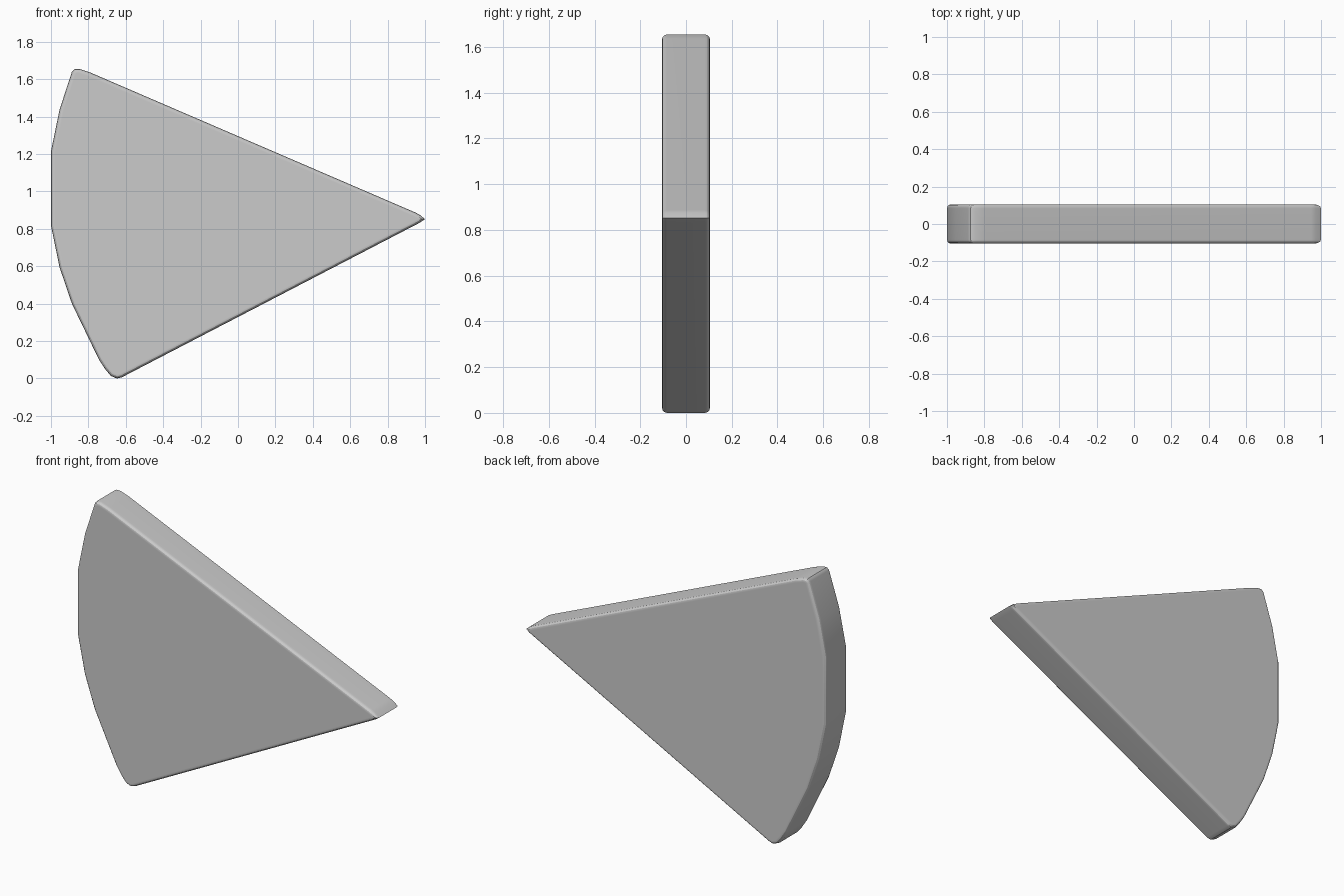
import bpy, bmesh

if "Cube" in bpy.data.objects:
    bpy.data.objects.remove(bpy.data.objects["Cube"])

# Front outline (x, z): curved left rim, softened corners, pointed right tip
OUTLINE = [
    (-0.62, 0.007), (-0.647, 0.0), (-0.68, 0.014), (-0.711, 0.051), (-0.743, 0.10),
    (-0.888, 0.40), (-0.954, 0.594), (-1.0, 0.818), (-1.0, 1.214),
    (-0.954, 1.438), (-0.888, 1.640), (-0.873, 1.655), (-0.847, 1.655), (-0.79, 1.636),
    (0.947, 0.888), (0.972, 0.875), (1.0, 0.852), (0.972, 0.833),
]
HALF = 0.105
BEVEL = 0.022

# Extrude the outline through the thickness
bm = bmesh.new()
front = bm.faces.new([bm.verts.new((x, -HALF, z)) for x, z in OUTLINE])
ext = bmesh.ops.extrude_face_region(bm, geom=[front], use_keep_orig=True)
for v in ext["geom"]:
    if isinstance(v, bmesh.types.BMVert):
        v.co.y = HALF
bmesh.ops.recalc_face_normals(bm, faces=bm.faces)

# Round the front and back rims
rims = [e for e in bm.edges if abs(e.verts[0].co.y - e.verts[1].co.y) < 1e-5]
bmesh.ops.bevel(bm, geom=rims, offset=BEVEL, segments=3, profile=0.5, affect='EDGES')

mesh = bpy.data.meshes.new("wedge_slab")
bm.to_mesh(mesh)
bm.free()
slab = bpy.data.objects.new("wedge_slab", mesh)
bpy.context.collection.objects.link(slab)
bpy.context.view_layer.objects.active = slab
slab.select_set(True)
bpy.ops.object.shade_smooth_by_angle(angle=0.5)

# Keep the large flat faces evenly shaded
weighted = slab.modifiers.new("face_weighting", 'WEIGHTED_NORMAL')
weighted.keep_sharp = True
